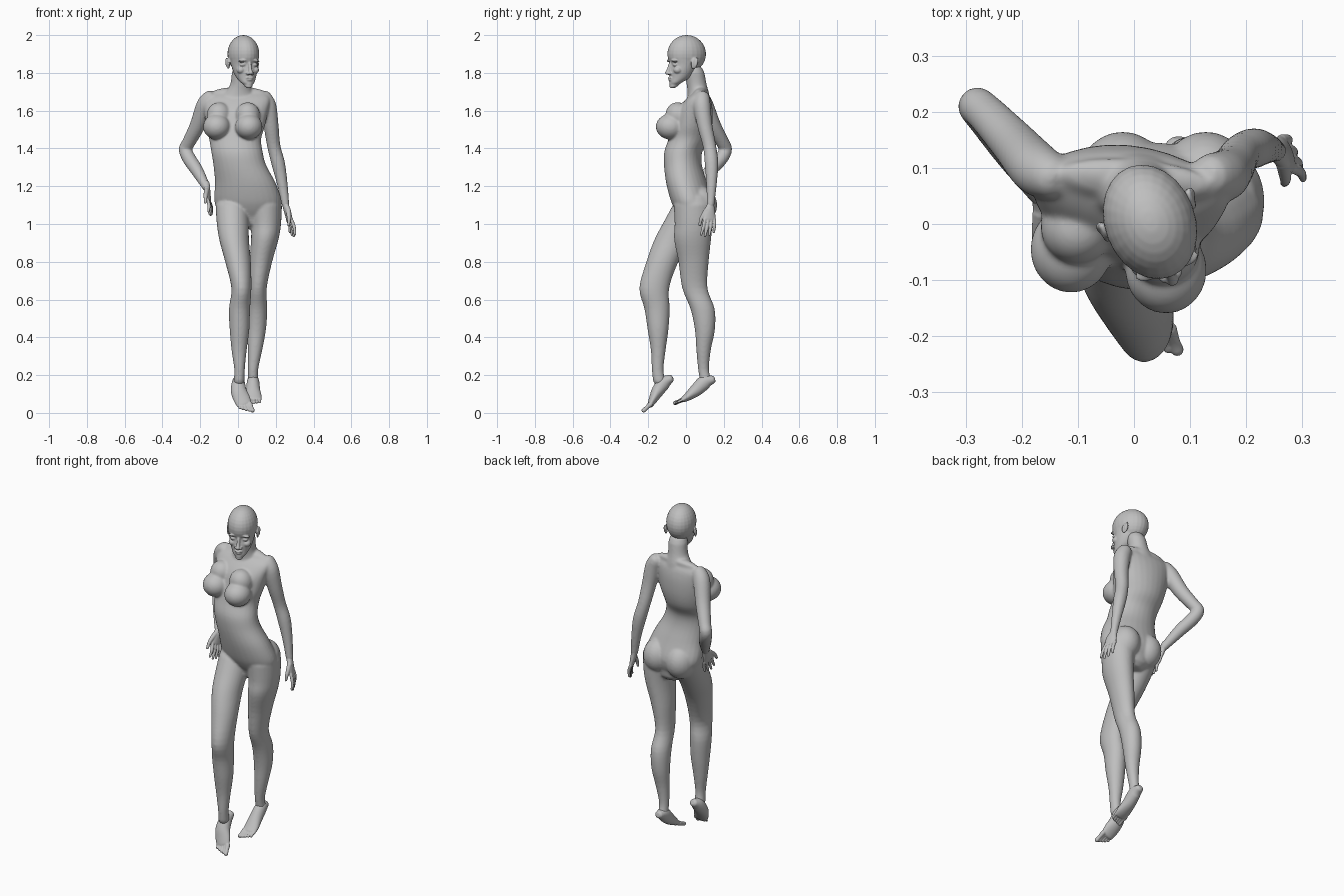
import bpy, bmesh, math
from mathutils import Vector, Matrix

if "Cube" in bpy.data.objects:
    bpy.data.objects.remove(bpy.data.objects["Cube"], do_unlink=True)

grey = bpy.data.materials.new("skin grey")
grey.use_nodes = True
COL = (0.52, 0.52, 0.52, 1)
grey.diffuse_color = COL
grey.node_tree.nodes["Principled BSDF"].inputs["Base Color"].default_value = COL


def spline(keys, steps=4):
    """Catmull-Rom through keys of (x, y, z, half_width, half_depth)."""
    k = [keys[0]] + list(keys) + [keys[-1]]
    out = []
    for i in range(1, len(k) - 2):
        for s in range(steps):
            t = s / steps
            out.append([0.5 * (2 * b + (c - a) * t + (2 * a - 5 * b + 4 * c - d) * t * t
                               + (3 * b - a - 3 * c + d) * t ** 3)
                        for a, b, c, d in zip(k[i - 1], k[i], k[i + 1], k[i + 2])])
    return out + [list(keys[-1])]


def tube(bm, keys, side=None, skew=0.0, n=28):
    """Rounded loft; rings stay level unless a side vector is given."""
    keys = [tuple(k) if len(k) == 5 else tuple(k) + (k[3],) for k in keys]
    pts = spline(keys)
    P = [Vector(p[:3]) for p in pts]
    rings = []
    for i, p in enumerate(pts):
        tan = (P[min(i + 1, len(P) - 1)] - P[max(i - 1, 0)]).normalized()
        if side is None:
            u, v = Vector((1, skew, 0)), Vector((0, 1, 0))
        else:
            u = Vector(side)
            u = (u - tan * u.dot(tan)).normalized()
            v = tan.cross(u)
        rings.append((P[i], u * p[3], v * p[4], tan, min(p[3], p[4])))

    def cap(r, sign):
        c, u, v, t, m = r
        return [(c + t * m * sign * h, u * s, v * s, t, m) for h, s in ((0.5, 0.85), (0.85, 0.5))]
    rings = cap(rings[0], -1)[::-1] + rings + cap(rings[-1], 1)
    loops = [[bm.verts.new(c + u * math.cos(2 * math.pi * j / n) + v * math.sin(2 * math.pi * j / n))
              for j in range(n)] for c, u, v, _, _ in rings]
    for a, b in zip(loops, loops[1:]):
        for j in range(n):
            bm.faces.new((a[j], a[(j + 1) % n], b[(j + 1) % n], b[j]))
    bm.faces.new(loops[0][::-1])
    bm.faces.new(loops[-1])


def ball(bm, c, r, rot=0.0, axis='X'):
    m = Matrix.Translation(c) @ Matrix.Rotation(rot, 4, axis) @ Matrix.Diagonal((*r, 1))
    bmesh.ops.create_uvsphere(bm, u_segments=24, v_segments=16, radius=1, matrix=m)


def finish(name, bm, voxel, smooth):
    """Fuse the overlapping volumes into one smooth skin."""
    bmesh.ops.recalc_face_normals(bm, faces=bm.faces[:])
    me = bpy.data.meshes.new(name)
    bm.to_mesh(me)
    bm.free()
    me.materials.append(grey)
    me.shade_smooth()
    ob = bpy.data.objects.new(name, me)
    bpy.context.collection.objects.link(ob)
    r = ob.modifiers.new("fuse", 'REMESH')
    r.mode, r.voxel_size, r.use_smooth_shade = 'VOXEL', voxel, True
    s = ob.modifiers.new("soften", 'SMOOTH')
    s.factor, s.iterations = 0.5, smooth
    return ob


# ---- body: torso, neck, arms and legs
bm = bmesh.new()
tube(bm, [(.06, .045, 1.04, .115, .08), (.056, .04, 1.08, .165, .1), (.052, .03, 1.13, .178, .112),
          (.038, .003, 1.22, .16, .108), (.01, -.016, 1.31, .14, .1), (-.005, -.015, 1.38, .136, .1),
          (-.015, .015, 1.45, .138, .107), (-.012, .033, 1.52, .155, .105), (-.01, .047, 1.6, .17, .093),
          (-.005, .065, 1.66, .175, .065), (0, .075, 1.69, .15, .04)], skew=-.08)
tube(bm, [(0, .068, 1.66, .1, .06), (.006, .064, 1.7, .072, .056), (.014, .056, 1.74, .055, .053),
          (.02, .045, 1.8, .053, .053)])
# breasts with a sloping upper part
for x, y in ((-.112, -.045), (.057, -.082)):
    ball(bm, (x, y, 1.515), (.073, .078, .068))
    ball(bm, (x * .9, y + .04, 1.575), (.066, .066, .07), .4)
# buttocks
for x in (-.02, .128):
    ball(bm, (x, .073, 1.1), (.084, .092, .1))
# bent right arm
tube(bm, [(-.15, .085, 1.665, .042), (-.175, .1, 1.625, .047), (-.215, .145, 1.52, .041),
          (-.262, .195, 1.43, .035), (-.28, .21, 1.395, .034), (-.258, .185, 1.345, .036),
          (-.215, .125, 1.28, .033), (-.165, .05, 1.19, .021)], side=(1, -.6, .2))
# hanging left arm
tube(bm, [(.14, .085, 1.665, .042), (.158, .085, 1.62, .046), (.175, .1, 1.52, .04),
          (.19, .125, 1.41, .035), (.213, .135, 1.32, .036), (.235, .135, 1.21, .028),
          (.252, .13, 1.1, .02)], side=(1, 0, 0))
# forward right leg
tube(bm, [(-.03, .03, 1.1, .088, .1), (-.028, -.01, 1.02, .086, .103), (-.021, -.068, .92, .079, .098),
          (0, -.125, .8, .068, .085), (.018, -.168, .66, .053, .079), (.008, -.153, .55, .056, .067),
          (.008, -.148, .44, .052, .055), (.006, -.147, .33, .04, .039), (.008, -.15, .23, .028, .031),
          (.006, -.142, .17, .029, .033)])
# standing left leg
tube(bm, [(.143, .04, 1.1, .09, .105), (.148, .04, 1.0, .08, .1), (.142, .035, .92, .073, .098),
          (.121, .04, .8, .06, .08), (.105, .047, .66, .047, .067), (.102, .088, .55, .053, .064),
          (.098, .1, .44, .05, .053), (.09, .093, .33, .038, .038), (.08, .093, .23, .027, .029),
          (.08, .105, .17, .027, .031)])
finish("body", bm, .006, 10)

# ---- head, built facing -y and then turned toward its left
bm = bmesh.new()
ball(bm, (0, .004, 1.9), (.081, .105, .1))
tube(bm, [(0, -.066, 1.738, .024, .024), (0, -.058, 1.75, .037, .034), (0, -.036, 1.775, .052, .054),
          (0, -.022, 1.81, .064, .069), (0, -.012, 1.845, .071, .074), (0, -.004, 1.885, .077, .094),
          (0, 0, 1.91, .075, .09)])
tube(bm, [(0, -.088, 1.852, .008), (0, -.098, 1.82, .009), (0, -.107, 1.8, .012, .011)], side=(1, 0, 0))
for s in (-1, 1):
    ball(bm, (s * .013, -.096, 1.797), (.009, .011, .008))           # nostril
    ball(bm, (s * .033, -.074, 1.843), (.017, .013, .009))           # eye
    ball(bm, (s * .033, -.08, 1.866), (.028, .014, .007), s * .2, 'Y')   # brow
    ball(bm, (s * .04, -.062, 1.815), (.022, .023, .02))             # cheek
    ball(bm, (s * .082, .016, 1.85), (.007, .019, .031), -.25)       # ear
    ball(bm, (s * .086, .026, 1.855), (.008, .008, .026), -.25)      # ear rim
ball(bm, (0, -.089, 1.773), (.022, .011, .006))                      # upper lip
ball(bm, (0, -.088, 1.763), (.018, .011, .006))                      # lower lip
ball(bm, (0, -.08, 1.742), (.018, .013, .014))                       # chin
head = finish("head", bm, .0035, 5)
head.location = (.03, 0, 0)
head.rotation_euler = (0, 0, math.radians(21))


# ---- hands: palm, four fingers and a thumb
def hand(name, wrist, knuckle, tip, across, thumb):
    w, k, t, a = (Vector(v) for v in (wrist, knuckle, tip, across))
    a.normalize()
    bm = bmesh.new()
    up = (w - k) * .35
    tube(bm, [(*(w + up), .019, .018), (*w, .02, .017), (*((w + k) / 2 + a * .003), .031, .016),
              (*k, .035, .012)], side=a)
    curl = a.cross(t - k).normalized() * .006
    for i, length in zip((-1.5, -.5, .5, 1.5), (.8, .97, 1.05, .95)):
        base = k + a * i * .018
        end = base + (t - k) * length + a * i * .005
        tube(bm, [(*base, .0095), (*((base + end) / 2 + curl), .009), (*end, .0065)], side=a, n=14)
    b = w.lerp(k, .35) + a * .02
    tube(bm, [(*b, .014), (*(b.lerp(Vector(thumb), .55) + a * .008), .0105), (*thumb, .0075)], side=a, n=14)
    finish(name, bm, .003, 3)


hand("right_hand", (-.165, .05, 1.19), (-.157, .015, 1.125), (-.147, -.015, 1.05), (-.25, -.9, .4),
     (-.172, -.045, 1.115))
hand("left_hand", (.252, .13, 1.1), (.272, .125, 1.025), (.29, .112, .94), (.35, -.93, 0),
     (.268, .073, .995))


# ---- feet: heel to ball, then five toes fanned from the big toe outward
def foot(name, keys, tip, medial):
    bm = bmesh.new()
    tube(bm, keys, side=(1, 0, 0))
    ball_pt, tip = Vector(keys[-1][:3]), Vector(tip)
    for i in range(5):
        off = Vector((medial * (.031 - .0155 * i), 0, 0))
        reach = (1, .95, .86, .75, .62)[i]
        r = (.012, .009, .0085, .008, .0075)[i]
        base, end = ball_pt + off, ball_pt + off + (tip - ball_pt) * reach
        tube(bm, [(*base, r * 1.15), (*base.lerp(end, .6), r * .9), (*end, r)], side=(1, 0, 0), n=14)
    finish(name, bm, .003, 4)


foot("right_foot", [(.005, -.088, .178, .027, .024), (.002, -.118, .158, .035, .036),
                    (.004, -.15, .115, .042, .033), (.02, -.172, .075, .044, .024),
                    (.032, -.187, .047, .04, .017)], (.046, -.224, .013), 1)
foot("left_foot", [(.08, .134, .174, .026, .024), (.08, .1, .163, .033, .038),
                   (.08, .055, .122, .037, .034), (.083, .012, .088, .042, .023),
                   (.085, -.012, .072, .04, .016)], (.085, -.058, .052), -1)
